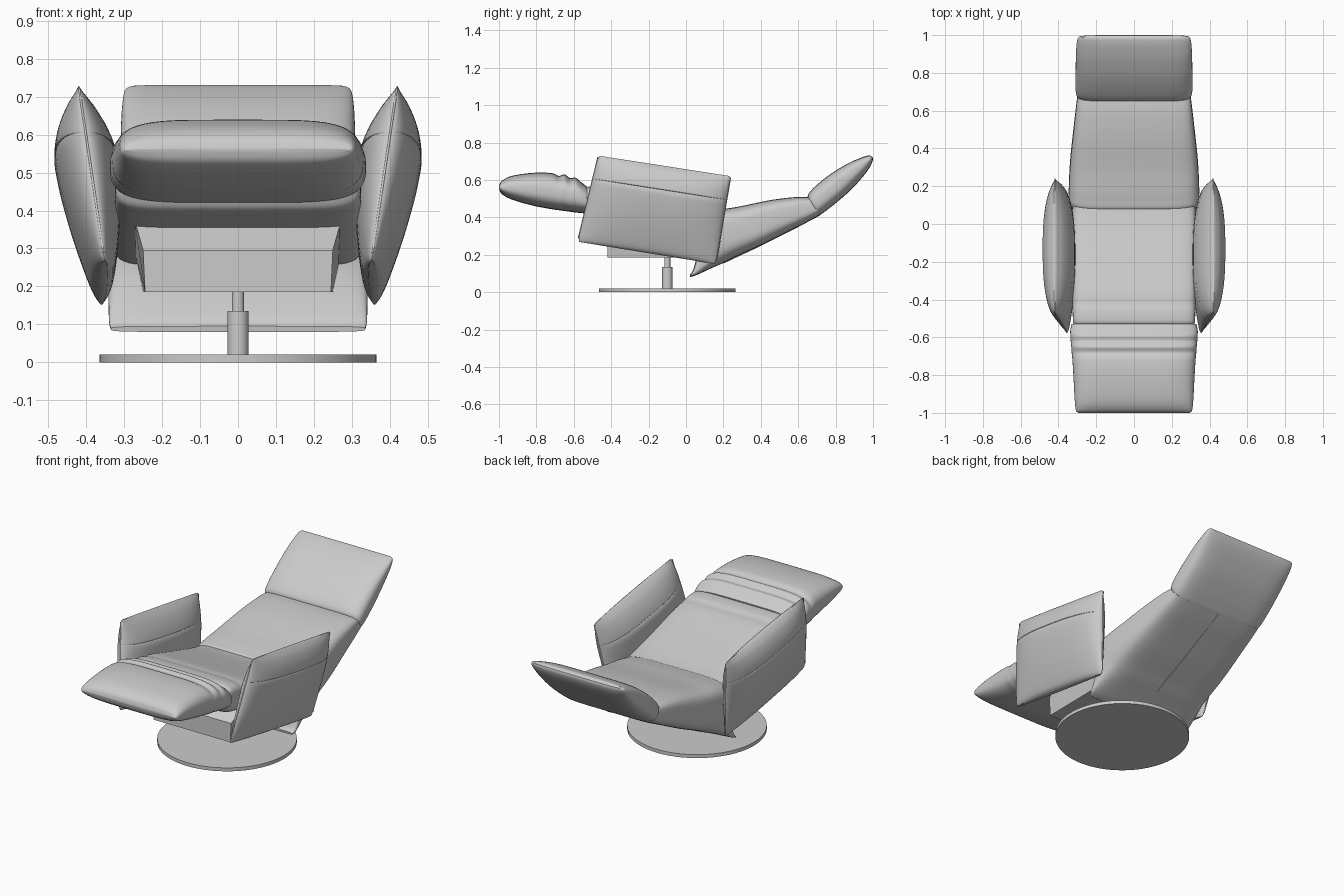
import bpy, bmesh, math
from mathutils import Vector

cube = bpy.data.objects.get("Cube")
if cube:
    bpy.data.objects.remove(cube, do_unlink=True)


def make_material(name, value):
    m = bpy.data.materials.new(name)
    m.use_nodes = True
    col = (value, value, value, 1)
    m.diffuse_color = col
    m.node_tree.nodes["Principled BSDF"].inputs["Base Color"].default_value = col
    return m


GREY = make_material("soft grey", 0.6)


def finish(bm, name, angle=40):
    bmesh.ops.recalc_face_normals(bm, faces=bm.faces)
    me = bpy.data.meshes.new(name)
    bm.to_mesh(me)
    bm.free()
    ob = bpy.data.objects.new(name, me)
    bpy.context.collection.objects.link(ob)
    me.materials.append(GREY)
    bpy.ops.object.select_all(action='DESELECT')
    ob.select_set(True)
    bpy.context.view_layer.objects.active = ob
    bpy.ops.object.shade_smooth_by_angle(angle=math.radians(angle))
    return ob


def power(v, e):
    return math.copysign(abs(v) ** e, v)


def smooth_path(rows, steps):
    """Catmull-Rom interpolation of equal-length tuples."""
    out = []
    for i in range(len(rows) - 1):
        a, b, c, d = (rows[max(0, min(len(rows) - 1, i + k))] for k in (-1, 0, 1, 2))
        for s in range(steps):
            t = s / steps
            out.append([0.5 * (2 * q + (r - p) * t + (2*p - 5*q + 4*r - w) * t*t
                               + (3*q - p - 3*r + w) * t**3)
                        for p, q, r, w in zip(a, b, c, d)])
    return out + [list(rows[-1])]


def loft(name, sections, ea, eb, n=56):
    """Skin superellipse rings, each given as centre, half axis A, half axis B."""
    bm = bmesh.new()
    rings = []
    for c, A, B in sections:
        ring = []
        for k in range(n):
            t = 2 * math.pi * k / n
            ring.append(bm.verts.new(c + A * power(math.cos(t), ea) + B * power(math.sin(t), eb)))
        rings.append(ring)
    for r0, r1 in zip(rings, rings[1:]):
        for k in range(n):
            j = (k + 1) % n
            bm.faces.new((r0[k], r0[j], r1[j], r1[k]))
    bm.faces.new(rings[0])
    bm.faces.new(rings[-1])
    return finish(bm, name)


def cushion(name, stations, ea, eb):
    """Stations in side profile: low y, low z, high y, high z, half width."""
    secs = []
    for ly, lz, hy, hz, w in smooth_path(stations, 5):
        lo, hi = Vector((0, ly, lz)), Vector((0, hy, hz))
        secs.append(((lo + hi) / 2, Vector((w, 0, 0)), (hi - lo) / 2))
    return loft(name, secs, ea, eb)


def seam(name, points, radius=0.003):
    cu = bpy.data.curves.new(name, 'CURVE')
    cu.dimensions = '3D'
    cu.bevel_depth = radius
    cu.bevel_resolution = 1
    sp = cu.splines.new('POLY')
    sp.points.add(len(points) - 1)
    for p, co in zip(sp.points, points):
        p.co = (*co, 1)
    cu.materials.append(GREY)
    ob = bpy.data.objects.new(name, cu)
    bpy.context.collection.objects.link(ob)


# Footrest with gathered folds near the knee
cushion("footrest", [
    (-1.0, .555, -1.0, .565, .295), (-.985, .525, -.985, .595, .308),
    (-.93, .495, -.93, .622, .314), (-.82, .463, -.82, .638, .32),
    (-.72, .444, -.72, .637, .326), (-.68, .438, -.68, .622, .33),
    (-.65, .434, -.65, .630, .332), (-.62, .430, -.62, .610, .335),
    (-.59, .426, -.59, .612, .337), (-.56, .423, -.56, .588, .337),
    (-.53, .42, -.53, .565, .33)], .42, .72)

# Seat cushion sloping down to the back
cushion("seat", [
    (-.54, .43, -.54, .54, .31), (-.52, .40, -.52, .565, .322),
    (-.46, .385, -.46, .562, .325), (-.42, .375, -.42, .55, .325),
    (-.36, .36, -.36, .54, .326), (-.2, .32, -.2, .492, .328),
    (0, .265, 0, .435, .328), (.1, .25, .1, .415, .325)], .3, .4)

# Reclined backrest
cushion("backrest", [
    (.022, .08, .02, .095, .335), (.06, .093, .04, .125, .34),
    (.14, .13, .065, .24, .342), (.22, .165, .068, .40, .345),
    (.28, .195, .13, .432, .345), (.4, .25, .28, .457, .337),
    (.55, .325, .45, .492, .32), (.65, .375, .58, .508, .307),
    (.72, .415, .65, .508, .298)], .32, .5)
seam("back_seam", [(0, .2, .156), (0, .4, .25), (0, .55, .325), (0, .715, .412)])

# Headrest
cushion("headrest", [
    (.715, .412, .65, .50, .297), (.735, .425, .655, .525, .307),
    (.80, .475, .69, .565, .31), (.88, .545, .77, .63, .309),
    (.95, .622, .86, .685, .307), (.985, .672, .93, .717, .303),
    (.999, .705, .97, .73, .296), (.998, .722, .985, .731, .282)], .32, .7)

# Armrests: leaf-shaped pads between a front and a back edge
ARM = [(0, .012), (.03, .028), (.12, .043), (.3, .063), (.5, .078), (.66, .084),
       (.715, .081), (.73, .077), (.745, .08), (.84, .066), (.93, .042), (.98, .018), (1, .004)]
for side, label in ((1, "left"), (-1, "right")):
    bottom = (Vector((.352 * side, -.58, .27)), Vector((.36 * side, .16, .15)))
    top = (Vector((.42 * side, -.47, .73)), Vector((.42 * side, .24, .62)))
    secs = []
    for v, thick in smooth_path(ARM, 4):
        front = bottom[0].lerp(top[0], v)
        back = bottom[1].lerp(top[1], v)
        inset = 1 - .025 * abs(2 * v - 1) ** 12
        secs.append(((front + back) / 2, (back - front) / 2 * inset, Vector((thick * side, 0, 0))))
    loft(label + "_armrest", secs, .8, 1.0)
    seam(label + "_arm_piping", [bottom[0].lerp(top[0], .04), top[0].lerp(bottom[0], .02),
                                 top[1].lerp(bottom[1], .02), bottom[1].lerp(top[1], .04)])

# Mechanism housing under the seat, extruded from a side profile
bm = bmesh.new()
profile = [(-.42, .185, .245), (-.42, .295, .25), (-.3, .385, .275), (.08, .30, .275), (.08, .185, .25)]
left = [bm.verts.new((w, y, z)) for y, z, w in profile]
right = [bm.verts.new((-w, y, z)) for y, z, w in profile]
bm.faces.new(left)
bm.faces.new(right[::-1])
for i in range(len(profile)):
    j = (i + 1) % len(profile)
    bm.faces.new((left[i], right[i], right[j], left[j]))
finish(bm, "housing", 20)

# Swivel base: disc, sleeve and post
for name, radius, z0, z1 in (("base_disc", .365, 0, .02), ("column_sleeve", .028, .02, .135),
                             ("column_post", .016, .135, .2)):
    bm = bmesh.new()
    bmesh.ops.create_cone(bm, cap_ends=True, segments=64, radius1=radius, radius2=radius, depth=z1 - z0)
    bmesh.ops.translate(bm, verts=bm.verts, vec=(0, -.1, (z0 + z1) / 2))
    finish(bm, name)
